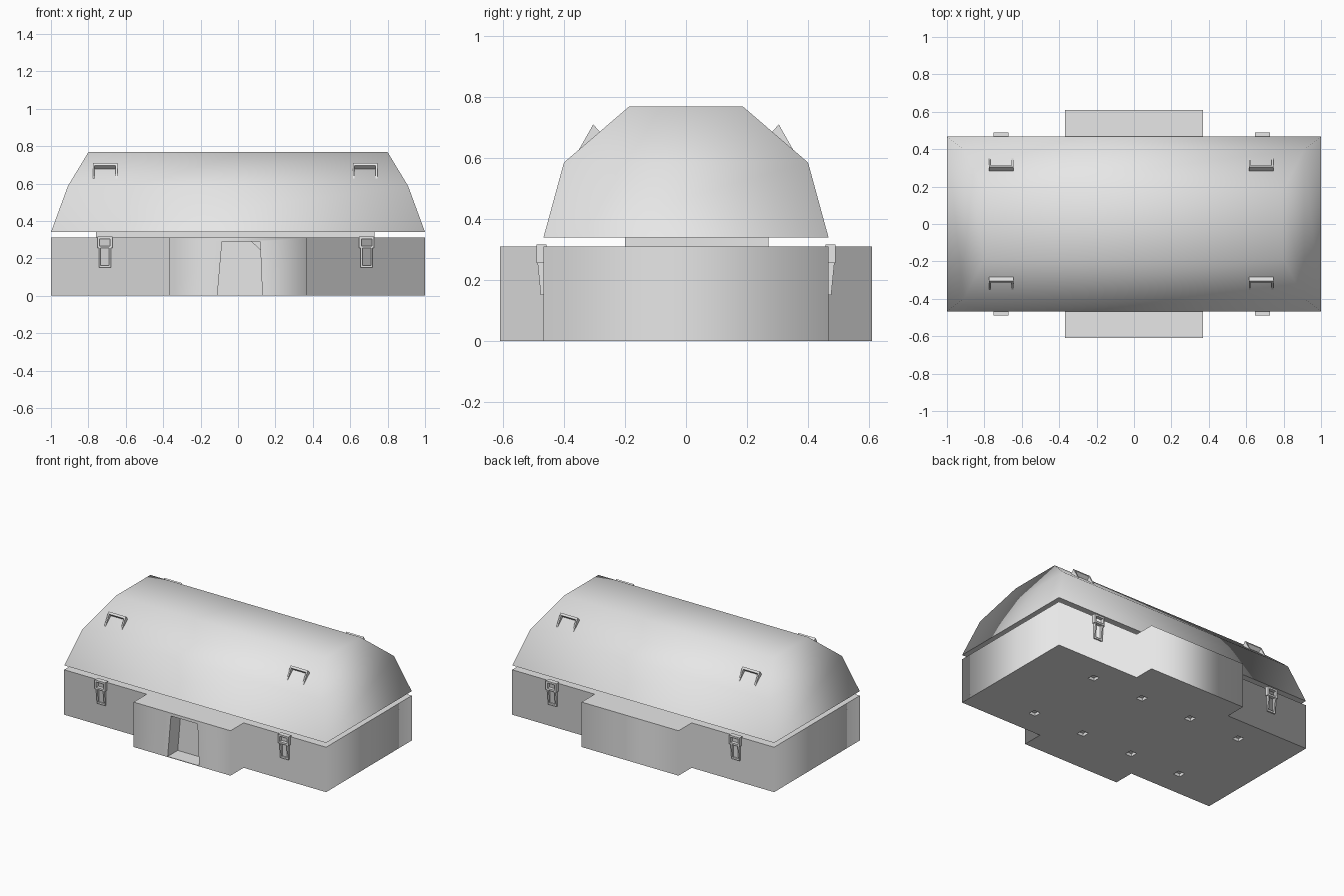
import bpy, bmesh
from mathutils import Vector

cube = bpy.data.objects.get("Cube")
if cube:
    bpy.data.objects.remove(cube, do_unlink=True)

grey = bpy.data.materials.new("plain_grey")
grey.use_nodes = True
colour = (0.8, 0.8, 0.8, 1)
grey.diffuse_color = colour
grey.node_tree.nodes["Principled BSDF"].inputs["Base Color"].default_value = colour


def finish(bm, name):
    bmesh.ops.recalc_face_normals(bm, faces=bm.faces)
    mesh = bpy.data.meshes.new(name)
    bm.to_mesh(mesh)
    bm.free()
    mesh.materials.append(grey)
    obj = bpy.data.objects.new(name, mesh)
    bpy.context.collection.objects.link(obj)
    return obj


def add_prism(bm, points, offset):
    """Extrude a closed outline of 3D points along an offset."""
    face = bm.faces.new([bm.verts.new(p) for p in points])
    new = bmesh.ops.extrude_face_region(bm, geom=[face], use_keep_orig=True)["geom"]
    bmesh.ops.translate(bm, verts=[v for v in new if isinstance(v, bmesh.types.BMVert)],
                        vec=Vector(offset))


def add_box(bm, lo, hi):
    (x, y, z), (u, v, w) = lo, hi
    add_prism(bm, [(x, y, z), (u, y, z), (u, v, z), (x, v, z)], (0, 0, w - z))


def cut(target, cutter):
    mod = target.modifiers.new("cut", "BOOLEAN")
    mod.operation = "DIFFERENCE"
    mod.solver = "EXACT"
    mod.object = cutter
    cutter.hide_render = True
    cutter.hide_viewport = True
    cutter.display_type = "WIRE"


# Base: long box with a projecting bay on the front and back
HALF_Y, BAY_X, BAY_Y, BASE_TOP = 0.467, 0.37, 0.61, 0.31
quarter = [(1, HALF_Y), (BAY_X, HALF_Y), (BAY_X, BAY_Y)]
outline = quarter + [(-x, y) for x, y in reversed(quarter)]
outline += [(-x, -y) for x, y in outline]
bm = bmesh.new()
add_prism(bm, [(x, y, 0) for x, y in outline], (0, 0, BASE_TOP))
bm.normal_update()
for f in bm.faces:
    f.smooth = abs(f.normal.z) < 0.5
base = finish(bm, "base")

# Doorway recess in the front bay
bm = bmesh.new()
add_prism(bm, [(-0.11, -0.7, 0.004), (0.13, -0.7, 0.004), (0.118, -0.7, 0.29),
               (-0.085, -0.7, 0.29)], (0, 0.2, 0))
cut(base, finish(bm, "doorway_cutter"))

# Square sockets in the underside
bm = bmesh.new()
for i in range(4):
    for y in (-0.28, 0.29):
        x = -0.6 + i * 0.39
        add_box(bm, (x - 0.025, y - 0.025, -0.02), (x + 0.025, y + 0.025, 0.02))
cut(base, finish(bm, "socket_cutter"))

# Corner brace at the top of the doorway
bm = bmesh.new()
add_prism(bm, [(0.07, -0.56, 0.29), (0.118, -0.56, 0.29), (0.12, -0.56, 0.245)], (0, 0.02, 0))
finish(bm, "door_brace")

# Raised seat between base and lid
bm = bmesh.new()
add_box(bm, (-0.76, -0.2, BASE_TOP - 0.01), (0.73, 0.27, 0.345))
finish(bm, "lid_seat")

# Lid: three stacked rectangular rings, closed at both ends
bm = bmesh.new()
rings = []
for hx, hy, z in ((1, HALF_Y, 0.34), (0.91, 0.40, 0.585), (0.80, 0.187, 0.768)):
    rings.append([bm.verts.new((sx * hx, sy * hy, z))
                  for sx, sy in ((-1, -1), (1, -1), (1, 1), (-1, 1))])
for a, b in zip(rings, rings[1:]):
    for i in range(4):
        j = (i + 1) % 4
        bm.faces.new((a[i], a[j], b[j], b[i]))
bm.faces.new(rings[-1])
for f in bm.faces:
    f.smooth = True
bm.faces.new(rings[0])
finish(bm, "lid")


# Lid handles: a bar held clear of the slope by two thin triangular legs
def make_handle(name, x, side):
    bm = bmesh.new()
    leg = [(0.355, 0.62), (0.304, 0.71), (0.283, 0.684)]
    bar = [(0.312, 0.697), (0.304, 0.71), (0.283, 0.686), (0.291, 0.678)]
    for start, width, shape in ((-0.066, 0.01, leg), (0.056, 0.01, leg), (-0.066, 0.132, bar)):
        add_prism(bm, [(x + start, side * y, z) for y, z in shape], (width, 0, 0))
    finish(bm, name)


# Latches: a square loop above a tapering open tongue
def make_latch(name, x, side):
    bm = bmesh.new()
    inner, outer = side * (HALF_Y - 0.01), side * 0.49
    for dx in (-0.04, 0.028):
        add_box(bm, (x + dx, inner, 0.255), (x + dx + 0.012, outer, 0.316))
    for z in (0.255, 0.304):
        add_box(bm, (x - 0.04, inner, z), (x + 0.04, outer, z + 0.012))
    wedge = [(HALF_Y - 0.005, 0.26), (0.487, 0.26), (0.476, 0.15), (HALF_Y - 0.005, 0.15)]
    for dx in (-0.032, 0.022):
        add_prism(bm, [(x + dx, side * y, z) for y, z in wedge], (0.01, 0, 0))
    add_box(bm, (x - 0.032, inner, 0.15), (x + 0.032, side * 0.476, 0.162))
    finish(bm, name)


for end, sx in (("right", -1), ("left", 1)):
    for face, sy in (("front", -1), ("back", 1)):
        make_handle(f"{face}_{end}_handle", sx * 0.695 - 0.015, sy)
        make_latch(f"{face}_{end}_latch", sx * 0.7 - 0.012, sy)
